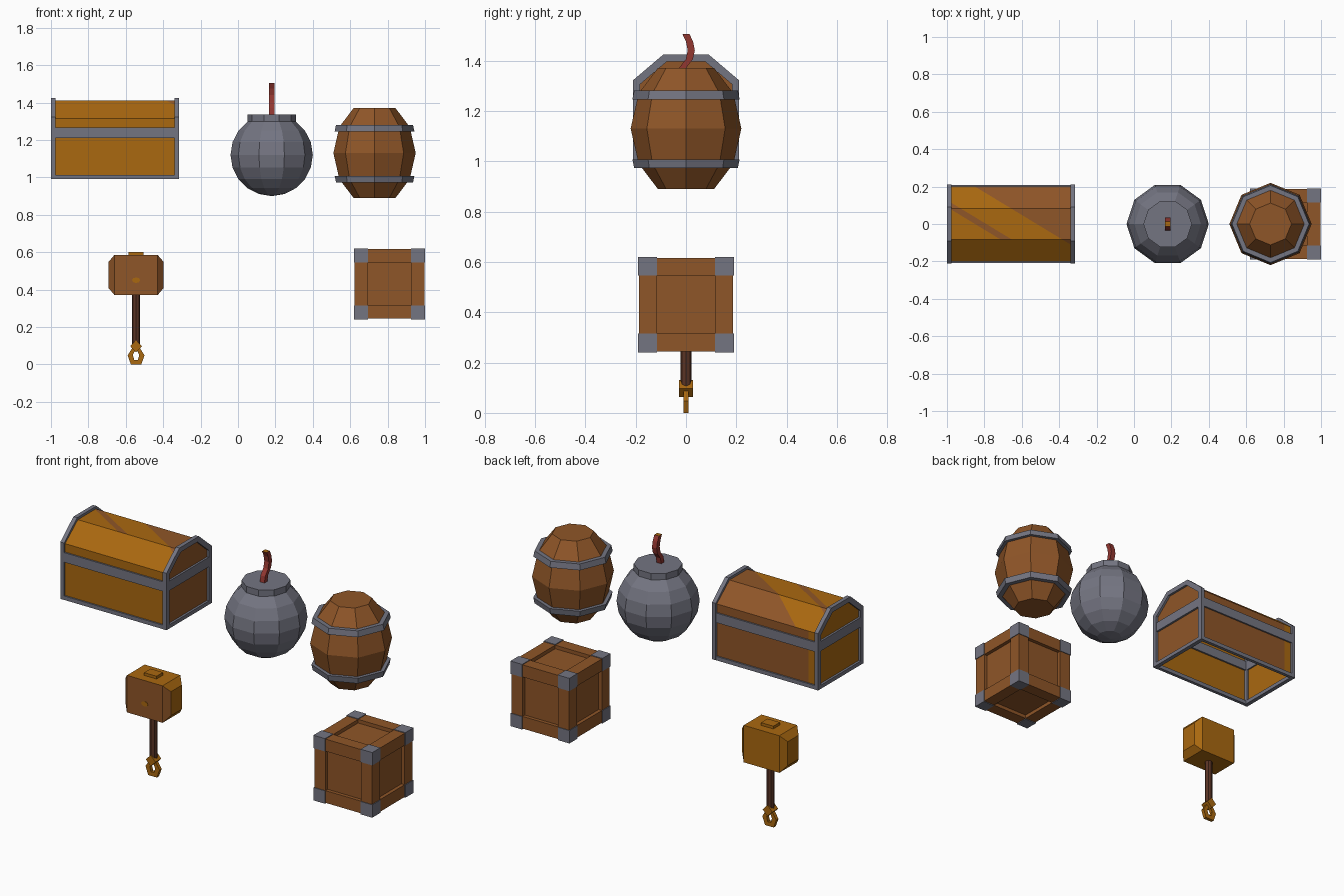
import bpy, bmesh, math
from mathutils import Vector

if "Cube" in bpy.data.objects:
    bpy.data.objects.remove(bpy.data.objects["Cube"])


def material(name, rgb):
    m = bpy.data.materials.new(name)
    m.diffuse_color = (*rgb, 1)
    m.use_nodes = True
    m.node_tree.nodes["Principled BSDF"].inputs["Base Color"].default_value = m.diffuse_color
    return m


BROWN = material("brown wood", (0.275, 0.092, 0.021))
GOLD = material("golden wood", (0.40, 0.138, 0.005))
GREY = material("grey iron", (0.175, 0.178, 0.222))
RED = material("fuse red", (0.29, 0.038, 0.03))
DARK = material("dark handle wood", (0.102, 0.034, 0.018))


def finish(name, bm, mats):
    bmesh.ops.recalc_face_normals(bm, faces=bm.faces[:])
    bm.normal_update()
    me = bpy.data.meshes.new(name)
    bm.to_mesh(me)
    bm.free()
    for m in mats:
        me.materials.append(m)
    ob = bpy.data.objects.new(name, me)
    bpy.context.collection.objects.link(ob)
    return ob


def skin(bm, loops, wrap=False):
    """Bridge equal loops; cap the ends, or wrap last to first."""
    rings = [[bm.verts.new(p) for p in l] for l in loops]
    n = len(rings[0])
    pairs = list(zip(rings, rings[1:])) + ([(rings[-1], rings[0])] if wrap else [])
    for a, b in pairs:
        for i in range(n):
            j = (i + 1) % n
            bm.faces.new((a[i], a[j], b[j], b[i]))
    if not wrap:
        bm.faces.new(rings[0])
        bm.faces.new(rings[-1])


def loft(name, loops, *mats, wrap=False):
    bm = bmesh.new()
    skin(bm, loops, wrap)
    return finish(name, bm, mats)


def boxes(name, specs, *mats):
    """specs: (x0, x1, y0, y1, z0, z1)"""
    bm = bmesh.new()
    for x0, x1, y0, y1, z0, z1 in specs:
        skin(bm, [[(x0, y0, z), (x1, y0, z), (x1, y1, z), (x0, y1, z)] for z in (z0, z1)])
    return finish(name, bm, mats)


def ring(cx, r, z, n):
    return [(cx + r * math.cos(math.tau * i / n), r * math.sin(math.tau * i / n), z) for i in range(n)]


# ---- Chest: open-bottomed wooden shell with painted golden patches
def arch(x, y1, y2, z0, z1, z2):
    return [(x, -y1, z0), (x, y1, z0), (x, y1, z1), (x, y2, z2), (x, -y2, z2), (x, -y1, z1)]


X0, X1 = -1.0, -0.315
bm = bmesh.new()
skin(bm, [arch(x, 0.2, 0.083, 0.995, 1.315, 1.41) for x in (X0 + 0.013, X1 - 0.013)])
bm.normal_update()
bmesh.ops.delete(bm, geom=[f for f in bm.faces if f.normal.z < -0.9 or
                 abs(f.calc_center_median().z - 0.995) < 0.01], context='FACES')
# diagonal colour borders on the lid: x + SLOPE * y = constant
SLOPE = 1.65
CUTS = (-0.85, -0.79, -0.52)
for c in CUTS:
    bmesh.ops.bisect_plane(bm, geom=bm.verts[:] + bm.edges[:] + bm.faces[:],
                           plane_co=(c, 0, 0), plane_no=(1, SLOPE, 0))
bmesh.ops.bisect_plane(bm, geom=bm.verts[:] + bm.edges[:] + bm.faces[:],
                       plane_co=(-0.93, 0, 0), plane_no=(1, 0, 0))
bmesh.ops.recalc_face_normals(bm, faces=bm.faces[:])
for f in bm.faces:
    c, nrm = f.calc_center_median(), f.normal
    d = c.x + SLOPE * c.y
    if abs(nrm.x) > 0.9:
        gold = c.x < -0.6
    elif c.y < -0.1:
        gold = True
    elif c.z > 1.32:
        gold = d < CUTS[0] or CUTS[1] < d < CUTS[2]
    else:
        gold = c.x < -0.93
    f.material_index = int(gold)
me = bpy.data.meshes.new("chest_wood")
bm.to_mesh(me)
bm.free()
me.materials.append(BROWN)
me.materials.append(GOLD)
bpy.context.collection.objects.link(bpy.data.objects.new("chest_wood", me))

# chest iron: end frames and straps
for side, a, b in (("left", X0, X0 + 0.024), ("right", X1 - 0.024, X1)):
    out, inn = (0.21, 0.09, 0.99, 1.322, 1.424), (0.182, 0.076, 1.012, 1.306, 1.396)
    loft("chest_frame_" + side, [arch(a, *out), arch(b, *out), arch(b, *inn), arch(a, *inn)],
         GREY, wrap=True)
straps = []
for z0, z1 in ((0.99, 1.013), (1.21, 1.266)):
    for s in (-1, 1):
        y0, y1 = sorted((s * 0.19, s * 0.209))
        straps.append((X0 + 0.01, X1 - 0.01, y0, y1, z0, z1))
for x in (X0 + 0.001, X1 - 0.021):
    straps.append((x, x + 0.02, -0.195, 0.195, 1.21, 1.266))
boxes("chest_straps", straps, GREY)

# ---- Bomb: ten-sided ball with raised collar
BX, BZ, R = 0.18, 1.12, 0.22
loops = [ring(BX, R * math.sin(math.pi * k / 10), BZ - R * math.cos(math.pi * k / 10), 10)
         for k in range(1, 9)]
loops.insert(0, ring(BX, 0.002, BZ - R, 10))
loops.append(ring(BX, R * math.sin(math.pi * 0.2), 1.335, 10))
loft("bomb_body", loops, GREY)

# curved square fuse with golden tip
path = [(-0.022, 1.33), (-0.014, 1.37), (0.013, 1.405), (0.021, 1.44), (0.014, 1.475), (0.0, 1.505)]
fuse = loft("bomb_fuse", [[(BX - 0.015, y - 0.014, z), (BX + 0.015, y - 0.014, z),
                           (BX + 0.015, y + 0.014, z), (BX - 0.015, y + 0.014, z)] for y, z in path],
            RED, GOLD)
for p in fuse.data.polygons:
    p.material_index = int(p.normal.z > 0.9)

# ---- Barrel: eight-sided staves and two hoops
KX = 0.73
loft("barrel_body", [ring(KX, r, z, 8) for r, z in
     ((0.112, 0.89), (0.188, 0.99), (0.22, 1.13), (0.188, 1.27), (0.112, 1.37))], BROWN)
for label, z, s in (("upper", 1.263, 1), ("lower", 0.99, -1)):
    a, b = z - 0.017 * s, z + 0.017 * s
    loft("barrel_hoop_" + label, [ring(KX, 0.213, a, 8), ring(KX, 0.206, b, 8),
         ring(KX, 0.178, b, 8), ring(KX, 0.178, a, 8)], GREY, wrap=True)

# ---- Crate: core, twelve edge beams, eight corner blocks
C = Vector((0.81, 0, 0.43))


def around(spans):
    return tuple(C[i] + v for i in range(3) for v in spans[i])


def edge(s, a, b):
    return tuple(sorted((s * a, s * b)))


boxes("crate_core", [around([(-0.165, 0.165)] * 3)], BROWN)
beams, corners = [], []
for s in (-1, 1):
    for t in (-1, 1):
        for axis in range(3):
            sp = [edge(s, 0.115, 0.186), edge(t, 0.115, 0.186)]
            sp.insert(axis, (-0.15, 0.15))
            beams.append(around(sp))
        for u in (-1, 1):
            corners.append(around([edge(k, 0.115, 0.19) for k in (s, t, u)]))
boxes("crate_beams", beams, BROWN)
boxes("crate_corners", corners, GREY)

# ---- Hammer: chamfered head, brown only on the front
HX = -0.545


def head_ring(x, y, z):
    return [(HX + x, sy * y, 0.478 + sz * z) for sy, sz in ((-1, -1), (1, -1), (1, 1), (-1, 1))]


head = loft("hammer_head", [head_ring(-0.147, 0.05, 0.07), head_ring(-0.115, 0.082, 0.108),
                            head_ring(0.115, 0.082, 0.108), head_ring(0.147, 0.05, 0.07)],
            GOLD, BROWN)
for p in head.data.polygons:
    p.material_index = int(p.normal.y < -0.4)
loft("hammer_front_spot", [[(HX + 0.022 * math.cos(math.tau * i / 8), y,
                             0.45 + 0.015 * math.sin(math.tau * i / 8)) for i in range(8)]
                           for y in (-0.084, -0.08)], GOLD)
boxes("hammer_cap", [(HX - 0.04, HX + 0.04, -0.03, 0.03, 0.58, 0.602)], GOLD)
loft("hammer_handle", [ring(HX, 0.022, z, 8) for z in (0.1, 0.38)], DARK)

# pommel diamond and hanging loop
loft("hammer_pommel", [[(HX + 0.031, y, 0.097), (HX, y, 0.13), (HX - 0.031, y, 0.097), (HX, y, 0.064)]
                       for y in (-0.027, 0.027)], GOLD)
outer = [(0.028, 0.0), (0.045, 0.048), (0.02, 0.088), (-0.02, 0.088), (-0.045, 0.048), (-0.028, 0.0)]
inner = [(0.01, 0.024), (0.017, 0.05), (0.008, 0.07), (-0.008, 0.07), (-0.017, 0.05), (-0.01, 0.024)]
loft("hammer_loop", [[(HX + x, y, z) for x, z in pts] for pts, y in
     ((outer, -0.01), (outer, 0.01), (inner, 0.01), (inner, -0.01))], GOLD, wrap=True)
